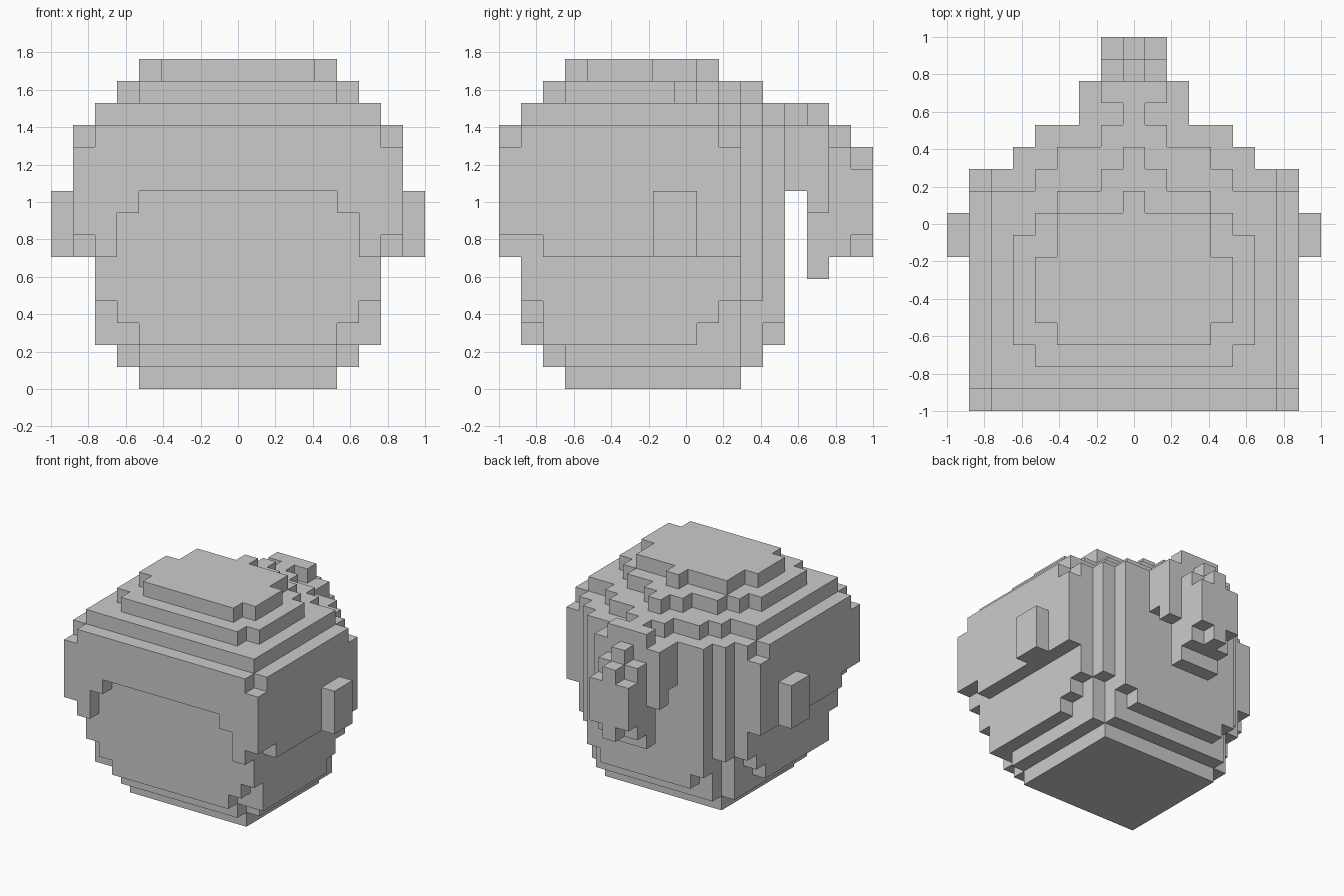
import bpy, bmesh
from mathutils import Vector

if "Cube" in bpy.data.objects:
    bpy.data.objects.remove(bpy.data.objects["Cube"])

N = 17                      # blocks along the longest side
S = 2 / N                   # block size
parts = {"head": set(), "hair": set(), "ears": set(), "ponytail": set()}


def fill(part, a, y0, y1, z0, z1, b=None):
    """Mirrored block: spans a..N-a, or only the strips a..b on both sides."""
    for x in range(a, N - a if b is None else b):
        for y in range(y0, y1):
            for z in range(z0, z1):
                parts[part] |= {(x, y, z), (N - 1 - x, y, z)}


# jaw and face
fill("head", 4, 3, 11, 0, 1)
fill("head", 4, 2, 3, 1, 2)
fill("head", 3, 3, 11, 1, 2)
fill("head", 4, 1, 2, 2, 3)
fill("head", 3, 1, 2, 3, 4)
fill("head", 2, 1, 2, 4, 6)
fill("head", 2, 2, 9, 2, 6)
fill("head", 3, 9, 11, 2, 6)
fill("head", 2, 9, 10, 3, 6)
fill("head", 2, 10, 11, 4, 6)
fill("head", 3, 1, 2, 6, 8)
fill("head", 4, 1, 2, 8, 9)

# back of the hair down to the neck
fill("hair", 4, 11, 12, 1, 12)
fill("hair", 5, 12, 13, 2, 3)
fill("hair", 4, 12, 13, 3, 12)
fill("hair", 3, 11, 12, 4, 12)

# main hair mass
fill("hair", 1, 2, 11, 6, 11)
fill("hair", 1, 1, 2, 7, 11)
fill("hair", 2, 1, 2, 6, 7)
fill("hair", 1, 1, 10, 11, 12)
fill("hair", 2, 10, 11, 11, 12)

# fringe and side locks
fill("hair", 2, 0, 1, 11, 12)
fill("hair", 1, 0, 1, 9, 11)
fill("hair", 1, 0, 1, 8, 9, 4)
fill("hair", 1, 0, 1, 7, 8, 3)
fill("hair", 2, 0, 1, 6, 7, 3)

# stepped crown, each layer as (side inset, y start, y end)
crown = {
    12: [(2, 1, 10), (4, 10, 11), (5, 11, 12), (7, 12, 13), (8, 13, 14)],
    13: [(4, 2, 3), (3, 3, 8), (4, 8, 9), (5, 9, 10), (7, 10, 11), (8, 11, 12)],
    14: [(5, 3, 4), (4, 4, 7), (5, 7, 9), (8, 9, 10)],
}
for z, rows in crown.items():
    for a, y0, y1 in rows:
        fill("hair", a, y0, y1, z, z + 1)

# ears
fill("ears", 0, 7, 9, 6, 9, 1)

# ponytail
fill("ponytail", 6, 13, 14, 9, 12)
fill("ponytail", 6, 14, 15, 8, 12)
fill("ponytail", 7, 14, 15, 5, 13)
fill("ponytail", 7, 15, 16, 6, 11)
fill("ponytail", 8, 15, 16, 11, 12)
fill("ponytail", 7, 16, 17, 7, 10)
fill("ponytail", 8, 16, 17, 6, 11)

parts["hair"] -= parts["head"]
solid = set().union(*parts.values())


def build(name, cells):
    """Skin the blocks with the faces that are not covered by a neighbour."""
    bm = bmesh.new()
    verts = {}

    def vert(p):
        if p not in verts:
            verts[p] = bm.verts.new((p[0] * S - 1, p[1] * S - 1, p[2] * S))
        return verts[p]

    for c in sorted(cells):
        for axis in range(3):
            u, v = (axis + 1) % 3, (axis + 2) % 3
            for side in (0, 1):
                n = list(c)
                n[axis] += 2 * side - 1
                if tuple(n) in solid:
                    continue
                loop = []
                for du, dv in ((0, 0), (1, 0), (1, 1), (0, 1)):
                    p = list(c)
                    p[axis] += side
                    p[u] += du
                    p[v] += dv
                    loop.append(vert(tuple(p)))
                bm.faces.new(loop if side else loop[::-1])
    mesh = bpy.data.meshes.new(name)
    bm.to_mesh(mesh)
    bm.free()
    bpy.context.collection.objects.link(bpy.data.objects.new(name, mesh))


for name, cells in parts.items():
    build(name, cells)
